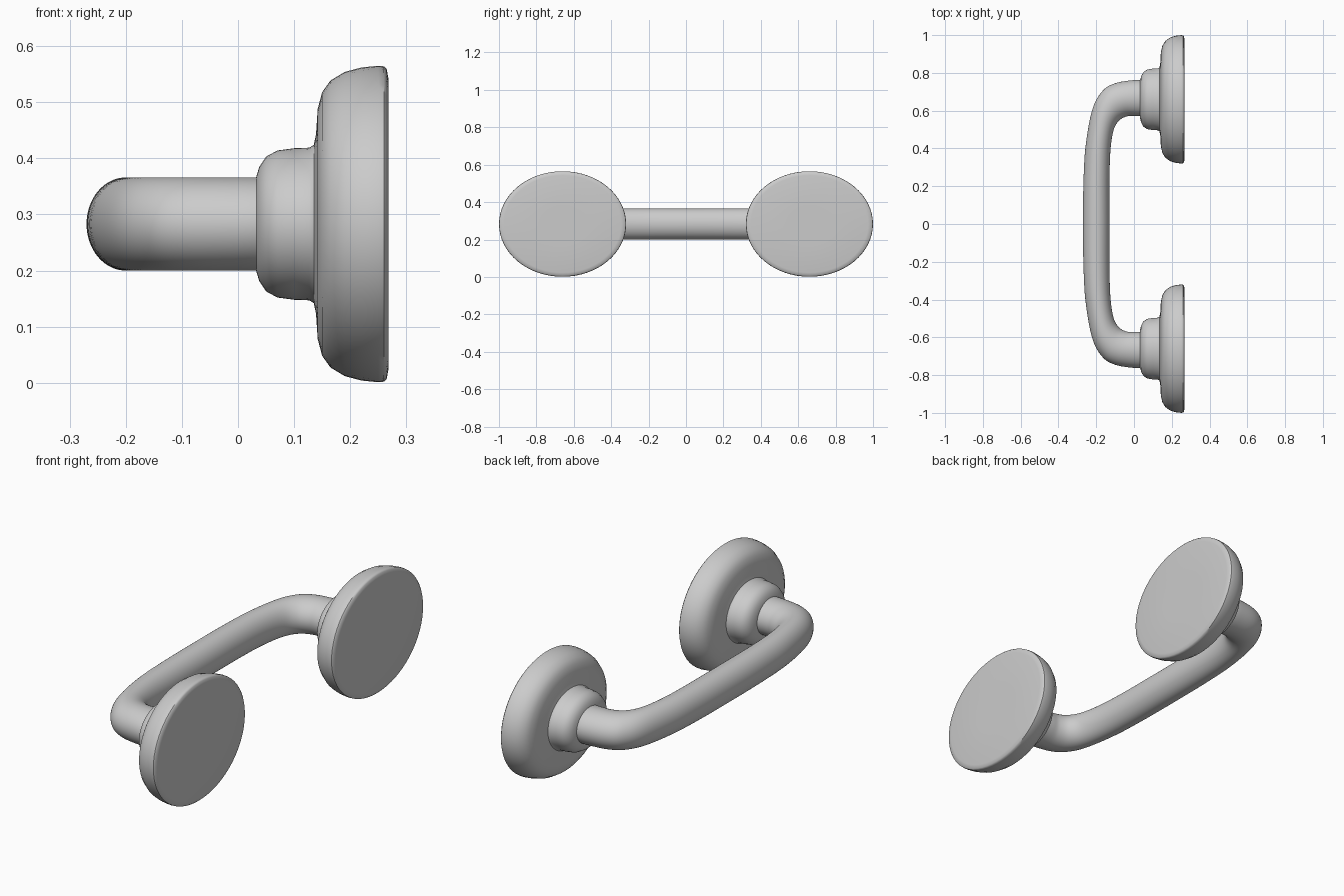
import bpy
import bmesh
import math
from mathutils import Vector

cube = bpy.data.objects.get("Cube")
if cube:
    bpy.data.objects.remove(cube, do_unlink=True)

SEGMENTS = 64
MID_Z = 0.283
MOUNT_Y = 0.66
Y_STRETCH = 1.205


def ellipse(center, u, v):
    angles = [2 * math.pi * i / SEGMENTS for i in range(SEGMENTS)]
    return [center + u * math.cos(a) + v * math.sin(a) for a in angles]


def loft(name, rings):
    """Skin a row of rings and cap both ends."""
    bm = bmesh.new()
    loops = [[bm.verts.new(p) for p in ring] for ring in rings]
    for a, b in zip(loops, loops[1:]):
        for i in range(SEGMENTS):
            j = (i + 1) % SEGMENTS
            bm.faces.new((a[i], a[j], b[j], b[i]))
    bm.faces.new(loops[0])
    bm.faces.new(loops[-1])
    bmesh.ops.recalc_face_normals(bm, faces=bm.faces)
    mesh = bpy.data.meshes.new(name)
    bm.to_mesh(mesh)
    bm.free()
    obj = bpy.data.objects.new(name, mesh)
    bpy.context.collection.objects.link(obj)
    bpy.ops.object.select_all(action='DESELECT')
    obj.select_set(True)
    bpy.context.view_layer.objects.active = obj
    bpy.ops.object.shade_smooth_by_angle(angle=math.radians(40))
    return obj


def smooth_path(points, steps=6):
    """Catmull-Rom curve through the points."""
    pts = [points[0]] + points + [points[-1]]
    out = []
    for p0, p1, p2, p3 in zip(pts, pts[1:], pts[2:], pts[3:]):
        for s in range(steps):
            t = s / steps
            out.append(0.5 * (2 * p1 + (p2 - p0) * t
                              + (2 * p0 - 5 * p1 + 4 * p2 - p3) * t ** 2
                              + (3 * p1 - p0 - 3 * p2 + p3) * t ** 3))
    return out + [points[-1]]


# Grip bar: outer and inner outlines of one half, mirrored to the other
outer = [(0.06, 0.762), (0, 0.762), (-0.10, 0.745), (-0.167, 0.704),
         (-0.22, 0.608), (-0.255, 0.423), (-0.267, 0.238), (-0.27, 0)]
inner = [(0.06, 0.57), (0, 0.571), (-0.04, 0.569), (-0.08, 0.547),
         (-0.108, 0.497), (-0.124, 0.397), (-0.13, 0.238), (-0.13, 0)]


def mirrored(half):
    pts = [Vector((x, y, MID_Z)) for x, y in half]
    return smooth_path(pts + [Vector((p.x, -p.y, p.z)) for p in pts[-2::-1]])


bar_rings = [ellipse((o + i) / 2, (o - i) / 2, Vector((0, 0, 0.083)))
             for o, i in zip(mirrored(outer), mirrored(inner))]
loft("grip_bar", bar_rings)

# Wall mounts: stepped collar and round flange, as x position and radius
profile = [(0.031, 0.076), (0.033, 0.086), (0.038, 0.102), (0.05, 0.12),
           (0.07, 0.131), (0.10, 0.135), (0.127, 0.136), (0.135, 0.141),
           (0.139, 0.16), (0.142, 0.205), (0.15, 0.235), (0.165, 0.256),
           (0.19, 0.271), (0.22, 0.279), (0.25, 0.282), (0.26, 0.281),
           (0.265, 0.276), (0.268, 0.26), (0.268, 0.1)]

for side, y in (("front", -MOUNT_Y), ("back", MOUNT_Y)):
    rings = [ellipse(Vector((x, y, MID_Z)), Vector((0, r * Y_STRETCH, 0)),
                     Vector((0, 0, r))) for x, r in profile]
    loft(side + "_wall_mount", rings)
